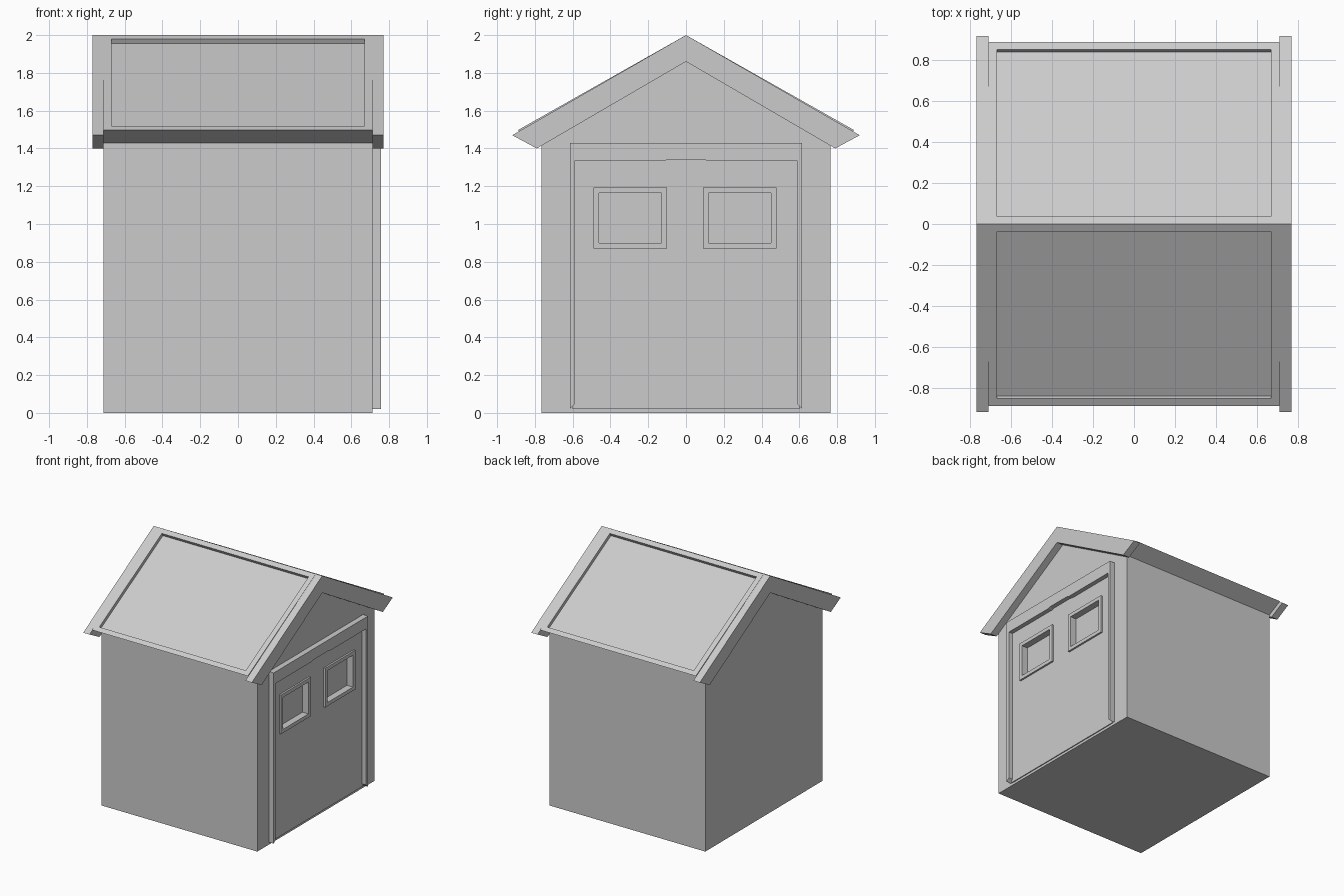
import bpy, bmesh
from mathutils import Vector

if "Cube" in bpy.data.objects:
    bpy.data.objects.remove(bpy.data.objects["Cube"])

WALL = 0.712   # half width of the house in x


def prism(name, pts, x0, x1, recess=None):
    """Extrude a (y, z) outline from x0 to x1; optionally recess the upward faces."""
    bm = bmesh.new()
    face = bm.faces.new([bm.verts.new((x0, y, z)) for y, z in pts])
    ext = bmesh.ops.extrude_face_region(bm, geom=[face])
    moved = [g for g in ext["geom"] if isinstance(g, bmesh.types.BMVert)]
    bmesh.ops.translate(bm, verts=moved, vec=(x1 - x0, 0, 0))
    bmesh.ops.recalc_face_normals(bm, faces=bm.faces)
    if recess:
        border, depth = recess
        for f in [f for f in bm.faces if f.normal.z > 0.5]:
            bmesh.ops.inset_region(bm, faces=[f], thickness=border)
            n = f.normal.copy()
            new = bmesh.ops.extrude_discrete_faces(bm, faces=[f])["faces"][0]
            bmesh.ops.translate(bm, verts=new.verts, vec=n * -depth)
    me = bpy.data.meshes.new(name)
    bm.to_mesh(me)
    bm.free()
    ob = bpy.data.objects.new(name, me)
    bpy.context.collection.objects.link(ob)
    return ob


def rect(y0, y1, z0, z1):
    return [(y0, z0), (y1, z0), (y1, z1), (y0, z1)]


def mirrored(half):
    """Complete an outline given for +y by mirroring points off the centre line."""
    return half + [(-y, z) for y, z in reversed(half) if y > 0]


def cut(target, cutter):
    mod = target.modifiers.new("opening", 'BOOLEAN')
    mod.operation = 'DIFFERENCE'
    mod.solver = 'EXACT'
    mod.object = cutter
    bpy.context.view_layer.objects.active = target
    bpy.ops.object.modifier_apply(modifier=mod.name)


# Walls and roof in one shell, with a sunken panel in each slope
shell = prism("house_shell",
              [(-0.765, 0), (0.765, 0), (0.765, 1.43), (0.89, 1.497), (0, 2),
               (-0.89, 1.497), (-0.765, 1.43)], -WALL, WALL, recess=(0.06, 0.027))

# Gable boards on both ends
chevron = [(0, 2), (0.92, 1.47), (0.79, 1.40), (0, 1.86),
           (-0.79, 1.40), (-0.92, 1.47)]
for side, x0, x1 in (("right", WALL, 0.77), ("left", -0.77, -WALL)):
    prism("gable_board_" + side, chevron, x0, x1)

# Door panel and its frame
door = prism("door_panel", rect(-0.60, 0.60, 0.02, 1.35), WALL - 0.002, 0.72)
prism("door_frame",
      [(0.615, 0.02), (0.615, 1.43), (-0.615, 1.43), (-0.615, 0.02),
       (-0.59, 0.045), (-0.59, 1.333), (-0.12, 1.333), (-0.1, 1.34),
       (0.1, 1.34), (0.12, 1.333), (0.59, 1.333), (0.59, 0.045)], WALL - 0.002, 0.757)

# Windows: raised frames with deep openings
for i, yc in enumerate((-0.295, 0.285)):
    frame = prism(f"window_frame_{i + 1}",
                  rect(yc - 0.195, yc + 0.195, 0.87, 1.193), WALL - 0.002, 0.735)
    cutter = prism("window_cutter", rect(yc - 0.165, yc + 0.165, 0.90, 1.163), 0.68, 0.85)
    for part in (shell, door, frame):
        cut(part, cutter)
    bpy.data.objects.remove(cutter)
